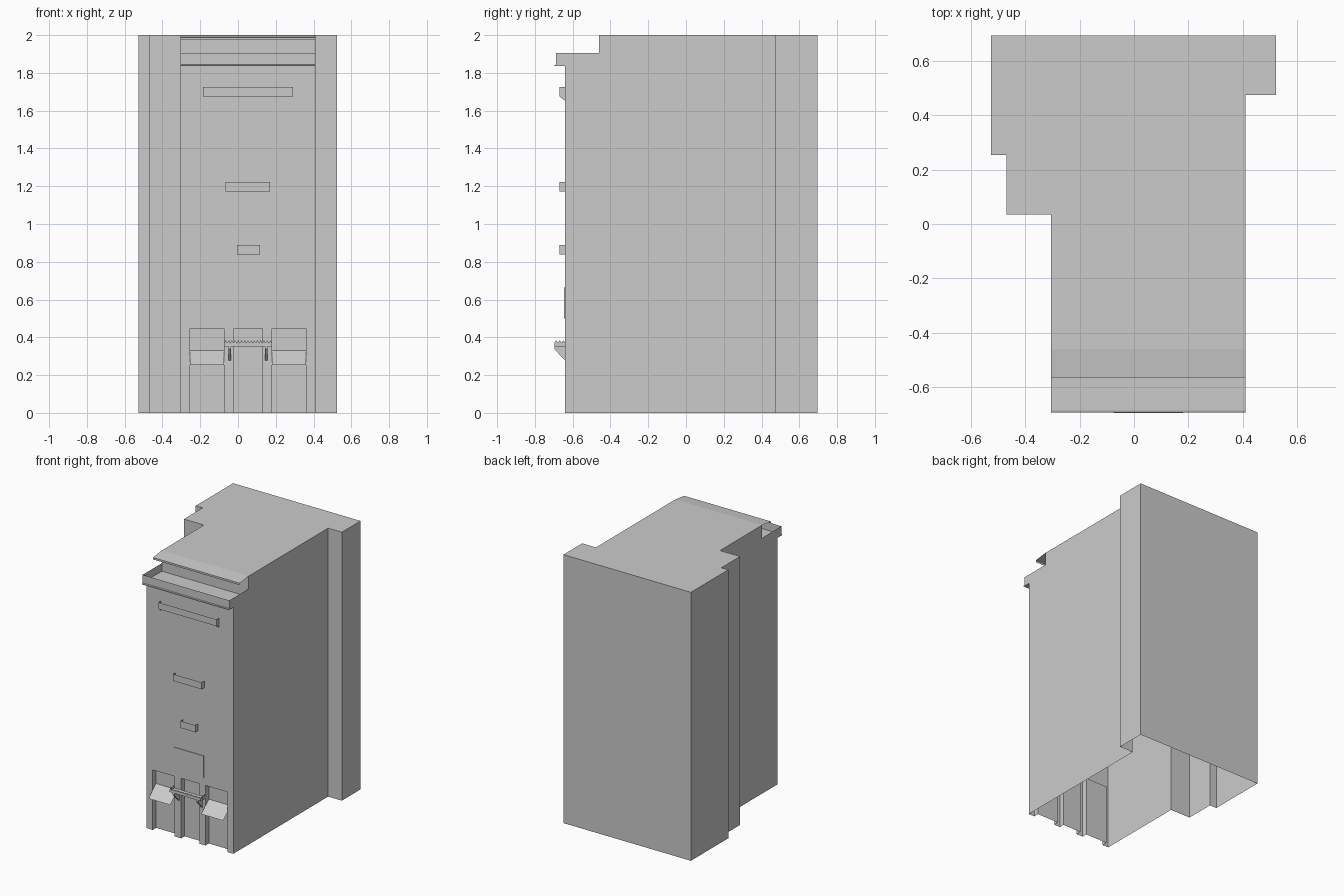
import bpy, bmesh

if "Cube" in bpy.data.objects:
    bpy.data.objects.remove(bpy.data.objects["Cube"])

FRONT, ROOF_Y, TERRACE, TOP = -0.64, -0.46, 1.845, 2.0
XL, XR = -0.305, 0.41
BACK = -0.60                       # back of the door recesses
DOORS = [(-0.255, -0.075), (-0.02, 0.13), (0.18, 0.36)]
DOOR_H = 0.447


def build(name, faces):
    """Make an object from a list of polygons, welding shared corners."""
    bm = bmesh.new()
    for f in faces:
        bm.faces.new([bm.verts.new(p) for p in f])
    bmesh.ops.remove_doubles(bm, verts=bm.verts, dist=0.0004)
    bmesh.ops.recalc_face_normals(bm, faces=bm.faces)
    me = bpy.data.meshes.new(name)
    bm.to_mesh(me)
    bm.free()
    ob = bpy.data.objects.new(name, me)
    bpy.context.collection.objects.link(ob)
    return ob


def side(x, prof):
    """Polygon in the plane of constant x from (y, z) points."""
    return [(x, y, z) for y, z in prof]


def sweep(x0, x1, prof):
    """Sheet faces following an open (y, z) profile between two x values."""
    return [[(x0, *a), (x1, *a), (x1, *b), (x0, *b)] for a, b in zip(prof, prof[1:])]


def prism(x0, x1, prof):
    """Closed solid from a (y, z) profile."""
    return sweep(x0, x1, prof + prof[:1]) + [side(x0, prof), side(x1, prof)]


def rect_xz(x0, x1, y, z0, z1):
    return [(x0, y, z0), (x1, y, z0), (x1, y, z1), (x0, y, z1)]


# Outer walls and roof: hollow shell, open at the bottom
plan = [(XR, 0.475), (0.523, 0.475), (0.523, 0.695), (-0.527, 0.695),
        (-0.527, 0.255), (-0.47, 0.255), (-0.47, 0.035), (XL, 0.035)]
walls = [[(*a, 0), (*b, 0), (*b, TOP), (*a, TOP)] for a, b in zip(plan, plan[1:])]
for x, y in ((XR, 0.475), (XL, 0.035)):
    walls.append(side(x, [(FRONT, 0), (y, 0), (y, TOP), (ROOF_Y, TOP),
                          (ROOF_Y, TERRACE), (FRONT, TERRACE)]))
walls.append([(x, y, TOP) for x, y in plan + [(XL, ROOF_Y), (XR, ROOF_Y)]])
walls.append(rect_xz(XL, XR, ROOF_Y, TERRACE, TOP))
build("building_walls", walls)

# Front wall with pillars between the door recesses
front = [rect_xz(XL, XR, FRONT, DOOR_H, TERRACE)]
edges = [XL] + [x for d in DOORS for x in d] + [XR]
for x0, x1 in zip(edges[::2], edges[1::2]):
    front.append(rect_xz(x0, x1, FRONT, 0, DOOR_H))
build("front_wall", front)

# Door recesses: back panel, head and jambs
for i, (x0, x1) in enumerate(DOORS):
    faces = sweep(x0, x1, [(BACK, 0), (BACK, DOOR_H), (FRONT, DOOR_H)])
    jamb = [(FRONT, 0), (BACK, 0), (BACK, DOOR_H), (FRONT, DOOR_H)]
    build(f"door_recess_{i}", faces + [side(x0, jamb), side(x1, jamb)])

# Sloping awnings over the outer doors
for i in (0, 2):
    x0, x1 = DOORS[i]
    build(f"awning_{i}", sweep(x0, x1, [(BACK, 0.33), (-0.69, 0.253)]))

# Roof eave sheet above the terrace
build("roof_eave", sweep(XL, XR, [(ROOF_Y, 2.0), (-0.565, 1.987), (-0.565, 1.973)]))

# Terrace floor and thin parapet with a small cornice
PY = -0.687
terrace = sweep(XL, XR, [(ROOF_Y, TERRACE), (PY, TERRACE)])
terrace += sweep(XL, XR, [(PY, 1.905), (PY, TERRACE), (-0.695, 1.842),
                          (-0.695, 1.836), (FRONT, 1.836)])
for x in (XL, XR):
    terrace.append(side(x, [(ROOF_Y, TERRACE), (ROOF_Y, 1.905), (PY, 1.905), (PY, TERRACE)]))
    terrace.append(side(x, [(FRONT, TERRACE), (PY, TERRACE), (-0.695, 1.842),
                            (-0.695, 1.836), (FRONT, 1.836)]))
build("terrace_parapet", terrace)

# Shallow railings on the facade; the upper one has sloping ends
RY = -0.67
for name, x0, x1, z0, z1, drop in (("upper_railing", -0.185, 0.292, 1.675, 1.725, 0.022),
                                   ("middle_railing", -0.065, 0.17, 1.172, 1.223, 0),
                                   ("lower_railing", -0.005, 0.117, 0.838, 0.89, 0)):
    end = [(RY, z0), (RY, z1), (FRONT, z1), (FRONT, z0 - drop)]
    build(name, [rect_xz(x0, x1, RY, z0, z1), side(x0, end), side(x1, end)])

# Flat panel above the doors
build("wall_panel", prism(-0.08, 0.167, [(FRONT, 0.5), (-0.645, 0.5),
                                         (-0.645, 0.665), (FRONT, 0.665)]))

# Balcony over the middle door: slab, toothed rim, triangular brackets
BX0, BX1, BY = -0.075, 0.18, -0.697
build("balcony_slab", prism(BX0, BX1, [(FRONT, 0.352), (BY, 0.352),
                                       (BY, 0.361), (FRONT, 0.361)]))


def rim(a, b, n):
    """Band with n pointed teeth between two plan points."""
    def at(t, z):
        return (a[0] + (b[0] - a[0]) * t, a[1] + (b[1] - a[1]) * t, z)
    return [[at(i / n, 0.361), at((i + 1) / n, 0.361), at((i + 1) / n, 0.37),
             at((i + 0.5) / n, 0.385), at(i / n, 0.37)] for i in range(n)]


build("balcony_rim", rim((BX0, FRONT), (BX0, BY), 3) + rim((BX0, BY), (BX1, BY), 15)
      + rim((BX1, BY), (BX1, FRONT), 3))
for side_name, x in (("left", -0.043), ("right", 0.15)):
    build(f"balcony_bracket_{side_name}",
          prism(x - 0.007, x + 0.007, [(FRONT, 0.352), (BY, 0.352), (BY, 0.338), (FRONT, 0.277)]))
